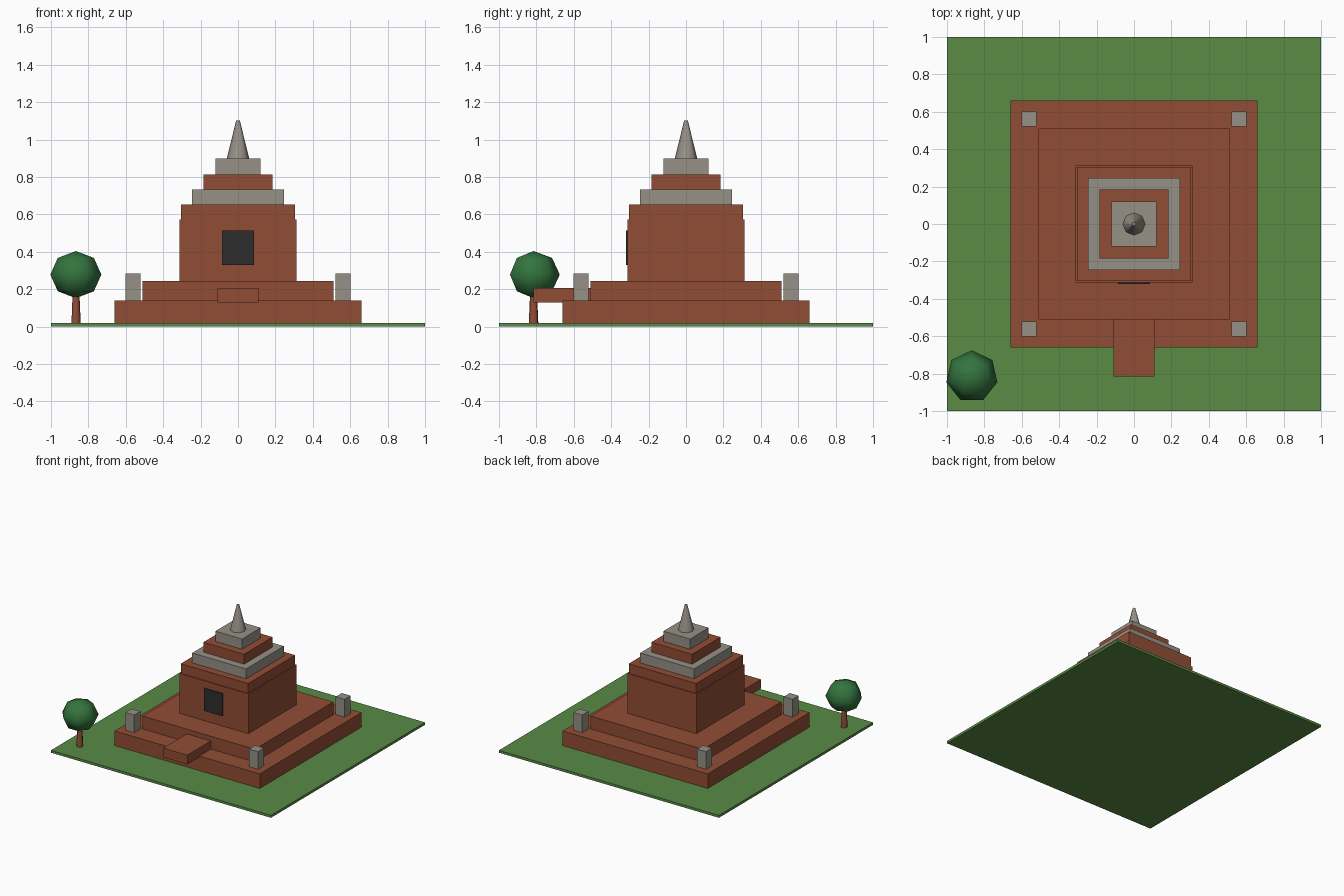
import bpy
import math

if "Cube" in bpy.data.objects:
    bpy.data.objects.remove(bpy.data.objects["Cube"])


def material(name, r, g, b):
    m = bpy.data.materials.new(name)
    m.diffuse_color = (r, g, b, 1)
    m.use_nodes = True
    m.node_tree.nodes["Principled BSDF"].inputs["Base Color"].default_value = m.diffuse_color
    return m


GRASS = material("grass green", 0.10, 0.26, 0.06)
BRICK = material("brick red", 0.285, 0.075, 0.036)
STONE = material("stone grey", 0.305, 0.285, 0.24)
DARK = material("dark opening", 0.027, 0.027, 0.028)
LEAF = material("leaf green", 0.033, 0.175, 0.048)


def finish(name, mat):
    ob = bpy.context.object
    ob.name = name
    ob.data.materials.append(mat)
    return ob


def box(name, mat, x0, x1, y0, y1, z0, z1):
    bpy.ops.mesh.primitive_cube_add(
        size=1, location=((x0 + x1) / 2, (y0 + y1) / 2, (z0 + z1) / 2))
    ob = finish(name, mat)
    ob.scale = (x1 - x0, y1 - y0, z1 - z0)
    bpy.ops.object.transform_apply(location=False, rotation=False, scale=True)
    return ob


def cone(name, mat, sides, r0, r1, x, y, z0, z1):
    bpy.ops.mesh.primitive_cone_add(
        vertices=sides, radius1=r0, radius2=r1, depth=z1 - z0,
        location=(x, y, (z0 + z1) / 2))
    # put a corner on +x
    bpy.context.object.rotation_euler.z = -math.pi / 2
    ob = finish(name, mat)
    bpy.ops.object.shade_smooth_by_angle(angle=math.radians(60))
    return ob


# Lawn and stacked square tiers: name, colour, half width, bottom, top
tiers = [
    ("lawn", GRASS, 1.0, 0.0, 0.02),
    ("lower_terrace", BRICK, 0.66, 0.02, 0.14),
    ("upper_terrace", BRICK, 0.51, 0.14, 0.245),
    ("shrine_body", BRICK, 0.313, 0.245, 0.572),
    ("roof_tier_1", BRICK, 0.306, 0.572, 0.652),
    ("roof_tier_2", STONE, 0.245, 0.652, 0.733),
    ("roof_tier_3", BRICK, 0.185, 0.733, 0.814),
    ("roof_tier_4", STONE, 0.121, 0.814, 0.898),
]
for name, mat, h, z0, z1 in tiers:
    box(name, mat, -h, h, -h, h, z0, z1)

# Spire
cone("spire", STONE, 8, 0.06, 0.01, 0, 0, 0.898, 1.102)

# Doorway and entrance step
box("doorway", DARK, -0.085, 0.085, -0.322, -0.313, 0.33, 0.514)
box("entrance_step", BRICK, -0.11, 0.11, -0.815, -0.505, 0.13, 0.206)

# Corner posts
for sx in (-1, 1):
    for sy in (-1, 1):
        cx, cy = 0.562 * sx, 0.562 * sy
        box("corner_post", STONE, cx - 0.04, cx + 0.04,
            cy - 0.04, cy + 0.04, 0.14, 0.285)

# Tree
TX, TY = -0.867, -0.815
cone("tree_trunk", BRICK, 7, 0.026, 0.019, TX, TY, 0.02, 0.18)
bpy.ops.mesh.primitive_uv_sphere_add(
    segments=7, ring_count=4, radius=0.14, location=(TX, TY, 0.278))
crown = finish("tree_crown", LEAF)
crown.scale.z = 0.9
bpy.ops.object.transform_apply(location=False, rotation=False, scale=True)
bpy.ops.object.shade_smooth()
